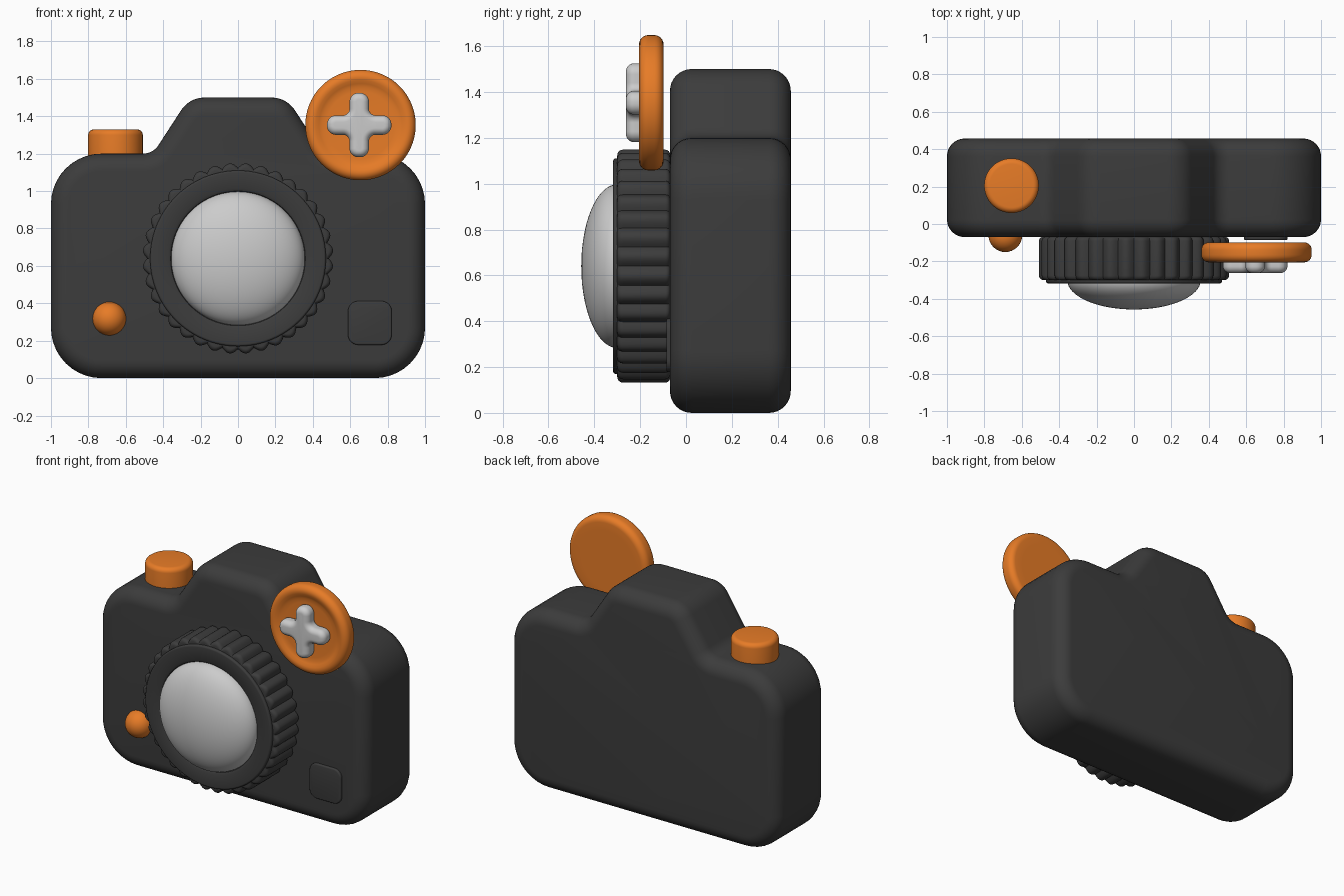
import bpy, bmesh
from math import sin, cos, pi, tau, tan, radians
from mathutils import Vector

if "Cube" in bpy.data.objects:
    bpy.data.objects.remove(bpy.data.objects["Cube"])


def material(name, rgb):
    m = bpy.data.materials.new(name)
    m.diffuse_color = (*rgb, 1)
    m.use_nodes = True
    m.node_tree.nodes["Principled BSDF"].inputs["Base Color"].default_value = m.diffuse_color
    return m


DARK = material("dark_rubber", (0.045, 0.045, 0.045))
ORANGE = material("orange", (0.8, 0.2, 0.02))


def finish(name, bm, mat=None, angle=35):
    bmesh.ops.remove_doubles(bm, verts=bm.verts, dist=1e-5)
    bmesh.ops.recalc_face_normals(bm, faces=bm.faces)
    me = bpy.data.meshes.new(name)
    bm.to_mesh(me)
    bm.free()
    ob = bpy.data.objects.new(name, me)
    bpy.context.collection.objects.link(ob)
    if mat:
        me.materials.append(mat)
    bpy.ops.object.select_all(action='DESELECT')
    ob.select_set(True)
    bpy.context.view_layer.objects.active = ob
    bpy.ops.object.shade_smooth_by_angle(angle=radians(angle))
    return ob


def skin(bm, rings):
    """Bridge closed rings of points and cap both ends."""
    vs = [[bm.verts.new(p) for p in r] for r in rings]
    n = len(vs[0])
    for a, b in zip(vs, vs[1:]):
        for i in range(n):
            j = (i + 1) % n
            bm.faces.new((a[i], a[j], b[j], b[i]))
    bm.faces.new(vs[0])
    bm.faces.new(vs[-1])


def fillet(corners, seg=10):
    """Round a counter-clockwise outline of (x, z, radius); gives (point, outward normal)."""
    out = []
    n = len(corners)
    for i in range(n):
        p, a, b = (Vector(corners[k % n][:2]) for k in (i, i - 1, i + 1))
        r = corners[i][2]
        d1, d2 = (p - a).normalized(), (b - p).normalized()
        turn = -d1.angle_signed(d2)            # positive on convex corners
        s = 1 if turn > 0 else -1
        n1 = Vector((d1.y, -d1.x))
        centre = p - d1 * r * tan(abs(turn) / 2) - n1 * s * r
        for k in range(seg + 1):
            t = turn * k / seg
            nn = Vector((n1.x * cos(t) - n1.y * sin(t), n1.x * sin(t) + n1.y * cos(t)))
            out.append((centre + nn * s * r, nn))
    return out


def slab(name, corners, front, back, bevel, mat=None, seg=8):
    """Outline in xz, extruded along y, with rounded front and back rims."""
    outline = fillet(corners)
    steps = [k / seg * pi / 2 for k in range(seg + 1)]
    layers = [(bevel * (1 - sin(t)), front + bevel * (1 - cos(t))) for t in steps]
    layers += [(bevel * (1 - sin(t)), back - bevel * (1 - cos(t))) for t in reversed(steps)]
    rings = []
    for inset, y in layers:
        rings.append([((p - n * inset).x, y, (p - n * inset).y) for p, n in outline])
    bm = bmesh.new()
    skin(bm, rings)
    return finish(name, bm, mat)


def arc(cx, cy, r, a0, a1, seg=6):
    return [(cx + r * cos(radians(a0 + (a1 - a0) * k / seg)),
             cy + r * sin(radians(a0 + (a1 - a0) * k / seg))) for k in range(seg + 1)]


def lathe(name, profile, centre, mat=None, n=96, axis='Y', ribs=0, depth=0):
    """Turn (radius, height) around an axis, optionally with scalloped ribs."""
    rings = []
    for r, h in profile:
        ring = []
        for i in range(n):
            a = tau * i / n
            rr = r - depth * (1 - abs(sin(a * ribs / 2))) if ribs else r
            u, v = rr * cos(a), rr * sin(a)
            off = Vector((u, h, v)) if axis == 'Y' else Vector((u, v, h))
            ring.append(off + Vector(centre))
        rings.append(ring)
    bm = bmesh.new()
    skin(bm, rings)
    return finish(name, bm, mat, 50 if ribs else 35)


# Camera body with viewfinder hump
half = [(1, 0, .27), (1, 1.2, .27), (.455, 1.2, .1), (.26, 1.5, .15)]
slab("camera_body", half + [(-x, z, r) for x, z, r in reversed(half)], -.07, .457, .095, DARK)

# Small square grip pad on the front
pad = [(.705 + sx * .117, .295 + sz * .117, .055) for sx, sz in ((-1, -1), (1, -1), (1, 1), (-1, 1))]
slab("front_pad", pad, -.086, -.04, .008, DARK, 3)

# Lens: ribbed grip, smooth barrel, glass dome
LENS = (0, 0, .64)
lathe("lens_grip", [(.49, -.04)] + arc(.49, -.09, .02, 90, 0) + arc(.485, -.275, .025, 0, -90) + [(.44, -.30)],
      LENS, DARK, n=36 * 8, ribs=36, depth=.025)
lathe("lens_barrel", [(.47, -.05)] + arc(.458, -.306, .012, 0, -90) + [(.375, -.318), (.36, -.31), (.35, -.29)],
      LENS, DARK)
lathe("lens_glass", [(.357, -.28)] + [(.357 * cos(t), -.30 - .157 * sin(t))
      for t in (pi / 2 * k / 20 for k in range(20))] + [(.002, -.457)], LENS)

# Round badge disc with raised rim, and the plus shape on it
lathe("badge_disc", [(.2, -.098)] + arc(.255, -.138, .04, 90, 0) + arc(.255, -.165, .04, 0, -90)
      + [(.24, -.203), (.222, -.194), (.205, -.188), (.18, -.186)], (.655, 0, 1.353), ORANGE)
w, l = .052, .172
arm = [(w, -w, .035), (l, -w, .048), (l, w, .048)]
plus = []
for q in range(4):
    c, s = round(cos(q * pi / 2)), round(sin(q * pi / 2))
    plus += [(.648 + x * c - z * s, 1.353 + x * s + z * c, r) for x, z, r in arm]
slab("badge_plus", plus, -.262, -.17, .036)

# Shutter button on top, round knob on the front
lathe("shutter_button", [(.146, 1.15)] + arc(.116, 1.30, .03, 0, 90), (-.655, .205, 0), ORANGE, axis='Z')
bm = bmesh.new()
bmesh.ops.create_uvsphere(bm, u_segments=32, v_segments=20, radius=.09)
bmesh.ops.translate(bm, verts=bm.verts, vec=(-.688, -.06, .318))
finish("front_knob", bm, ORANGE)
